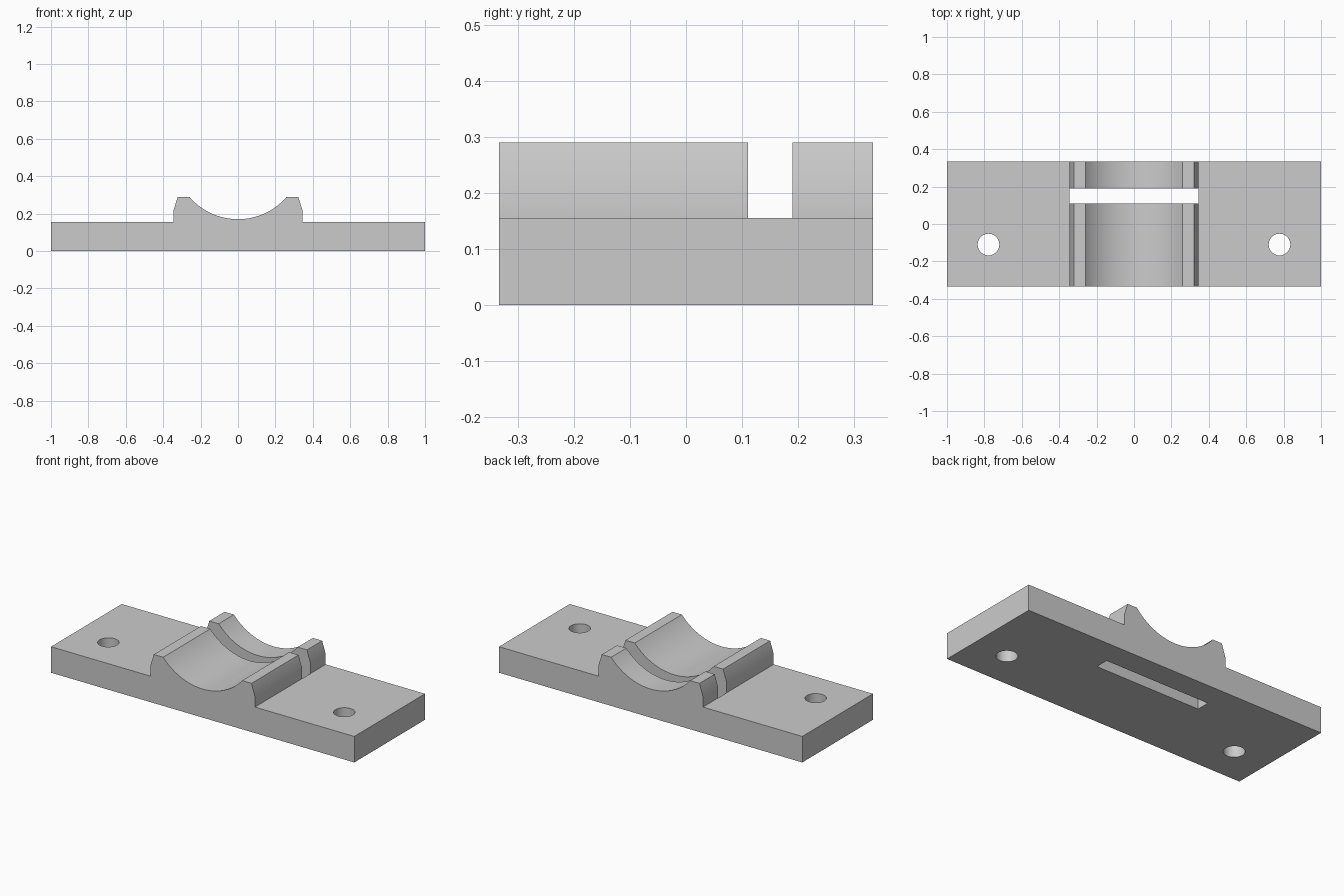
import bpy
import bmesh
import math

if "Cube" in bpy.data.objects:
    bpy.data.objects.remove(bpy.data.objects["Cube"], do_unlink=True)

HALF_DEPTH = 0.333
PLATE_TOP = 0.155
SADDLE_TOP = 0.29

grey = bpy.data.materials.new("plain grey")
grey.use_nodes = True
colour = (0.6, 0.6, 0.6, 1)
grey.diffuse_color = colour
grey.node_tree.nodes["Principled BSDF"].inputs["Base Color"].default_value = colour


def make_object(name, bm):
    bmesh.ops.recalc_face_normals(bm, faces=bm.faces)
    mesh = bpy.data.meshes.new(name)
    bm.to_mesh(mesh)
    bm.free()
    mesh.materials.append(grey)
    obj = bpy.data.objects.new(name, mesh)
    bpy.context.collection.objects.link(obj)
    return obj


def cut(target, cutter):
    mod = target.modifiers.new("cut", "BOOLEAN")
    mod.operation = "DIFFERENCE"
    mod.solver = "EXACT"
    mod.object = cutter
    bpy.context.view_layer.objects.active = target
    bpy.ops.object.modifier_apply(modifier=mod.name)
    bpy.data.objects.remove(cutter, do_unlink=True)


# Half outline: plate end, shoulder and saddle wall
right_side = [(1, 0), (1, PLATE_TOP), (0.345, PLATE_TOP),
              (0.345, 0.217), (0.322, SADDLE_TOP)]

# Round cradle between the two saddle lips
radius, centre_z, steps = 0.342, 0.512, 32
spread = math.acos((centre_z - SADDLE_TOP) / radius)
cradle = []
for i in range(steps + 1):
    a = spread * (1 - 2 * i / steps)
    cradle.append((radius * math.sin(a), centre_z - radius * math.cos(a)))

left_side = [(-x, z) for x, z in reversed(right_side)]
outline = right_side + cradle + left_side

# Mounting bracket body, extruded front to back
bm = bmesh.new()
face = bm.faces.new([bm.verts.new((x, -HALF_DEPTH, z)) for x, z in outline])
swept = bmesh.ops.extrude_face_region(bm, geom=[face])["geom"]
bmesh.ops.translate(bm, vec=(0, 2 * HALF_DEPTH, 0),
                    verts=[v for v in swept if isinstance(v, bmesh.types.BMVert)])
bracket = make_object("clamp_bracket", bm)

# Strap slot through the whole thickness
bm = bmesh.new()
bmesh.ops.create_cube(bm, size=1)
bmesh.ops.scale(bm, vec=(0.692, 0.079, 1), verts=bm.verts)
bmesh.ops.translate(bm, vec=(0, 0.15, 0.2), verts=bm.verts)
cut(bracket, make_object("slot_cutter", bm))

# Screw holes
for side in (-1, 1):
    bm = bmesh.new()
    bmesh.ops.create_cone(bm, cap_ends=True, segments=40,
                          radius1=0.058, radius2=0.058, depth=1)
    bmesh.ops.translate(bm, vec=(side * 0.778, -0.11, 0.1), verts=bm.verts)
    cut(bracket, make_object("hole_cutter", bm))

# Smooth the cradle, walls and holes, keep the edges sharp
bpy.ops.object.select_all(action="DESELECT")
bracket.select_set(True)
bpy.context.view_layer.objects.active = bracket
bpy.ops.object.shade_smooth_by_angle(angle=math.radians(30))
